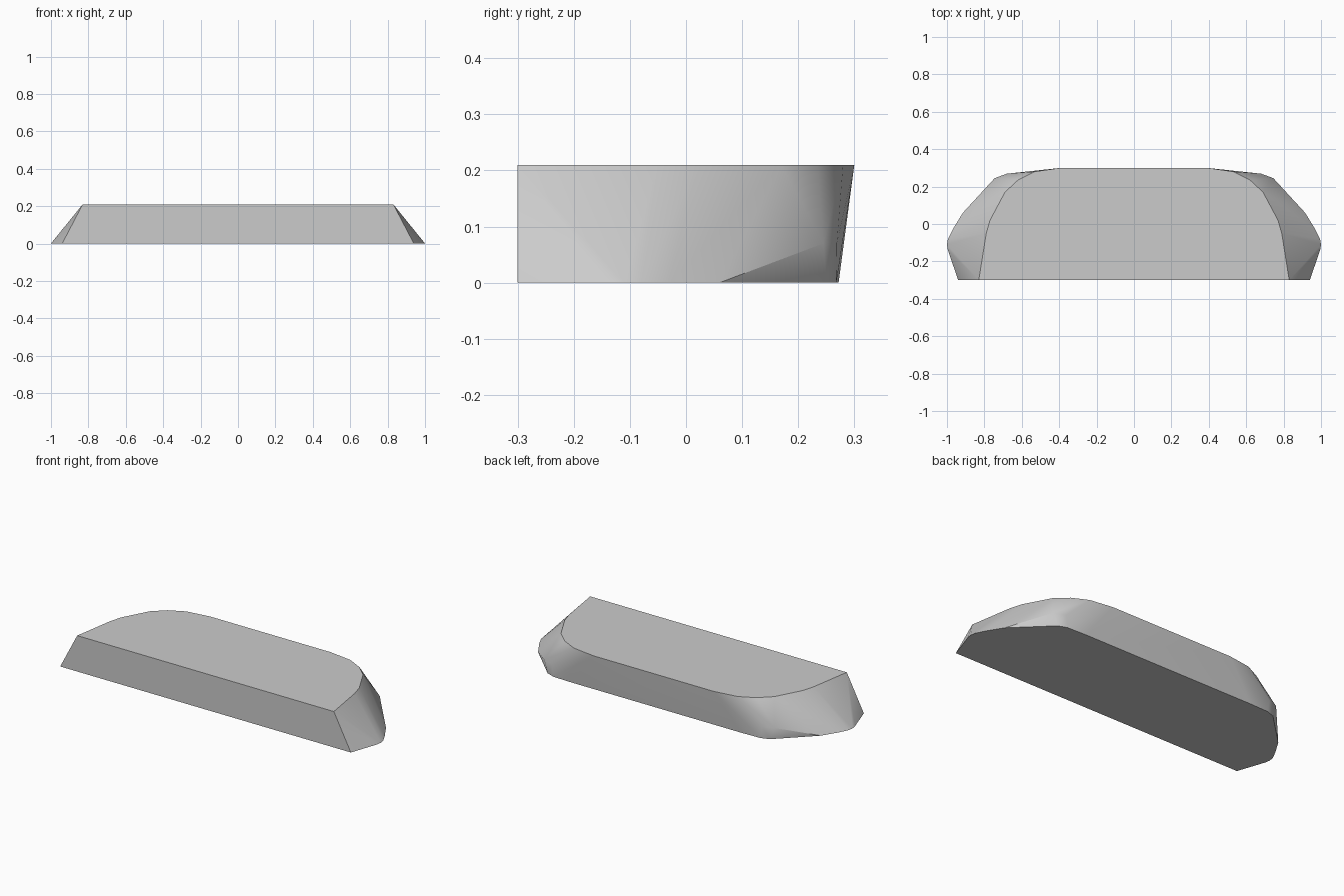
import bpy
import bmesh
import math

cube = bpy.data.objects.get("Cube")
if cube:
    bpy.data.objects.remove(cube, do_unlink=True)

HEIGHT = 0.21

# Left half of each outline, from the front corner round to the back edge
TOP = [(0.83, -0.3), (0.79, -0.05), (0.77, 0.02), (0.69, 0.17),
       (0.62, 0.235), (0.53, 0.28), (0.39, 0.3)]
BULGE = [(0.745, 0.245), (0.68, 0.269)]
BOTTOM = [(0.94, -0.3), (0.995, -0.14), (1.0, -0.11), (0.995, -0.08),
          (0.97, -0.03), (0.915, 0.06), (0.72, 0.25), (0.67, 0.268), (0.55, 0.272)]

# Plain grey material
grey = bpy.data.materials.new("plain_grey")
grey.use_nodes = True
colour = (0.6, 0.6, 0.6, 1)
grey.diffuse_color = colour
grey.node_tree.nodes["Principled BSDF"].inputs["Base Color"].default_value = colour

# Slab body: skin stretched over the mirrored outlines
bm = bmesh.new()
for outline, z in ((TOP, HEIGHT), (BULGE, 0.07), (BOTTOM, 0)):
    for x, y in outline:
        for side in (-1, 1):
            bm.verts.new((side * x, y, z))
hull = bmesh.ops.convex_hull(bm, input=bm.verts)
loose = [v for v in bm.verts if not v.link_faces]
bmesh.ops.delete(bm, geom=loose, context="VERTS")

# Merge the flat top, bottom, front and back into single faces
bmesh.ops.dissolve_limit(bm, angle_limit=math.radians(0.5),
                         verts=bm.verts, edges=bm.edges)
bmesh.ops.recalc_face_normals(bm, faces=bm.faces)

mesh = bpy.data.meshes.new("slab_body")
bm.to_mesh(mesh)
bm.free()
mesh.materials.append(grey)
slab = bpy.data.objects.new("slab_body", mesh)
bpy.context.collection.objects.link(slab)

# Rounded sides with crisp rims
bpy.ops.object.select_all(action="DESELECT")
slab.select_set(True)
bpy.context.view_layer.objects.active = slab
bpy.ops.object.shade_smooth_by_angle(angle=math.radians(32))
